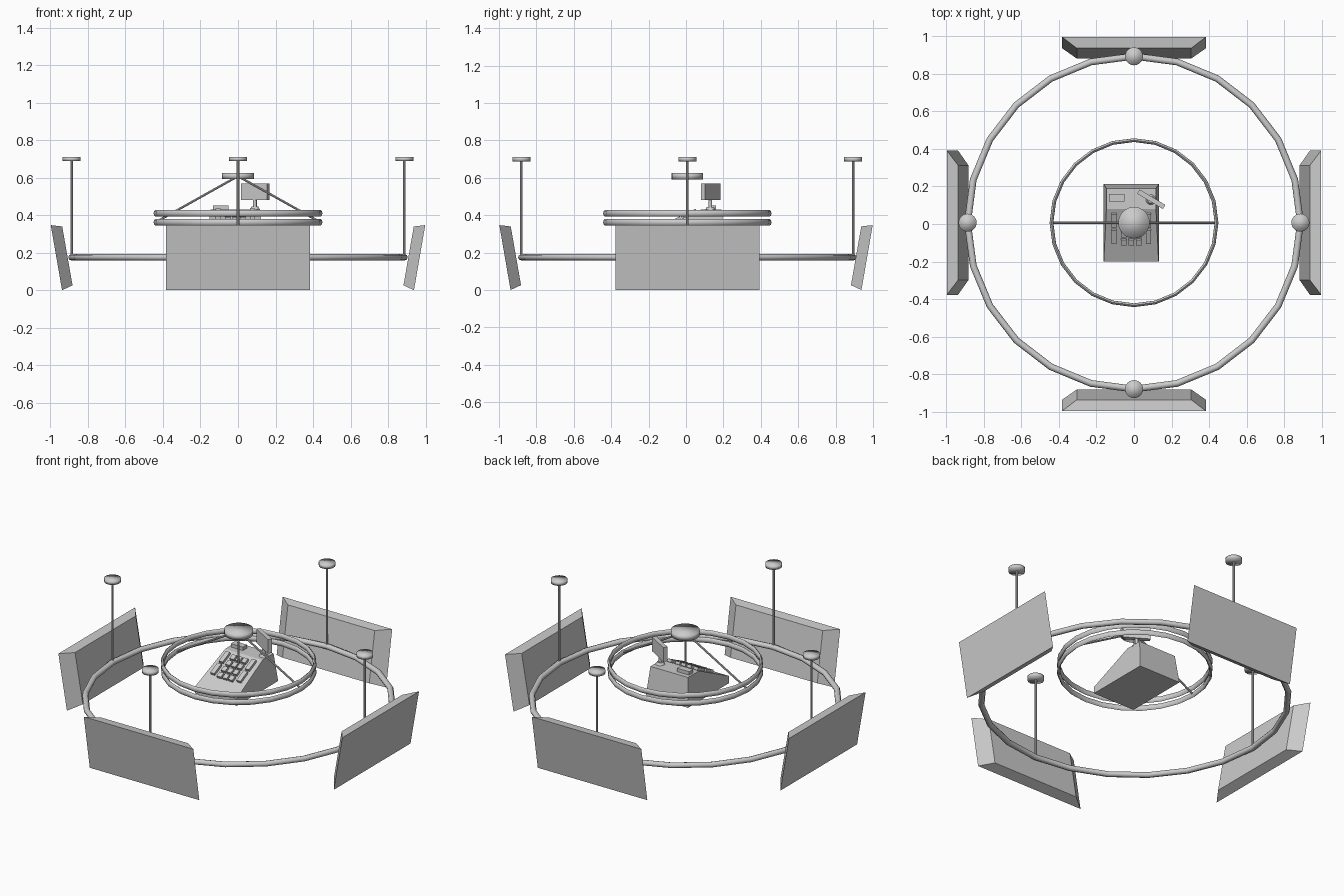
import bpy, bmesh, math
from mathutils import Vector, Matrix

cube = bpy.data.objects.get("Cube")
if cube:
    bpy.data.objects.remove(cube, do_unlink=True)

grey = bpy.data.materials.new("light_grey")
grey.use_nodes = True
COLOUR = (0.6, 0.6, 0.6, 1)
grey.diffuse_color = COLOUR
grey.node_tree.nodes["Principled BSDF"].inputs["Base Color"].default_value = COLOUR

CY = 0.007   # ring centre along y
R = 0.887    # large ring radius


def finish(name, bm, smooth=None):
    bmesh.ops.recalc_face_normals(bm, faces=bm.faces)
    mesh = bpy.data.meshes.new(name)
    bm.to_mesh(mesh)
    bm.free()
    mesh.materials.append(grey)
    ob = bpy.data.objects.new(name, mesh)
    bpy.context.collection.objects.link(ob)
    if smooth:
        bpy.ops.object.select_all(action='DESELECT')
        ob.select_set(True)
        bpy.context.view_layer.objects.active = ob
        bpy.ops.object.shade_smooth_by_angle(angle=math.radians(smooth))
    return ob


def ring(name, radius, half_w, half_h, z, segs=24, sides=8):
    bm = bmesh.new()
    rows = []
    for i in range(segs):
        a = math.tau * i / segs
        row = []
        for j in range(sides):
            b = math.tau * j / sides
            r = radius + half_w * math.cos(b)
            row.append(bm.verts.new((r * math.cos(a), CY + r * math.sin(a),
                                     z + half_h * math.sin(b))))
        rows.append(row)
    for i in range(segs):
        p, q = rows[i], rows[(i + 1) % segs]
        for j in range(sides):
            k = (j + 1) % sides
            bm.faces.new((p[j], q[j], q[k], p[k]))
    return finish(name, bm, 60)


def rod(name, start, end, r1, r2=None, sides=16, smooth=40):
    start, end = Vector(start), Vector(end)
    d = end - start
    mat = Matrix.Translation((start + end) / 2) @ d.to_track_quat('Z', 'Y').to_matrix().to_4x4()
    bm = bmesh.new()
    bmesh.ops.create_cone(bm, cap_ends=True, segments=sides, radius1=r1,
                          radius2=r1 if r2 is None else r2, depth=d.length, matrix=mat)
    return finish(name, bm, smooth)


def box(name, centre, size, rot=None):
    mat = Matrix.Translation(centre) @ (rot or Matrix.Identity(4)) @ Matrix.Diagonal((*size, 1))
    bm = bmesh.new()
    bmesh.ops.create_cube(bm, size=1, matrix=mat)
    return finish(name, bm)


# Large hanging ring and the double inner ring
ring("outer_ring", R, 0.018, 0.017, 0.175)
ring("inner_ring_lower", 0.44, 0.010, 0.0175, 0.362)
ring("inner_ring_upper", 0.44, 0.010, 0.0175, 0.41)


# Tilted sign panels: wide outer face, smaller inner face
def panel(name, angle):
    bm = bmesh.new()
    outer, inner = [], []
    for s, top in ((-1, 0), (1, 0), (1, 1), (-1, 1)):
        outer.append(bm.verts.new((s * 0.385, -0.998 if top else -0.938, 0.347 * top)))
        inner.append(bm.verts.new((s * 0.305, -0.937 if top else -0.882, 0.34 if top else 0.026)))
    bm.faces.new(outer)
    bm.faces.new(inner)
    for i in range(4):
        j = (i + 1) % 4
        bm.faces.new((outer[i], outer[j], inner[j], inner[i]))
    bmesh.ops.rotate(bm, verts=bm.verts, matrix=Matrix.Rotation(angle, 3, 'Z'))
    if abs(math.sin(angle)) > 0.5:
        bmesh.ops.translate(bm, verts=bm.verts, vec=(0, CY, 0))
    return finish(name, bm)


# Panels, drop rods and ceiling caps at the four sides
for i, side in enumerate(("front", "left", "back", "right")):
    a = i * math.pi / 2
    x, y = R * math.sin(a), CY - R * math.cos(a)
    panel(side + "_panel", a)
    rod(side + "_drop_rod", (x, y, 0.175), (x, y, 0.69), 0.007, sides=8)
    rod(side + "_ceiling_cap", (x, y, 0.688), (x, y, 0.711), 0.048, sides=24, smooth=100)

# Central ceiling cap with its stay wires
rod("centre_cap", (0, CY, 0.592), (0, CY, 0.625), 0.084, sides=24, smooth=100)
rod("centre_stem", (0, CY, 0.38), (0, CY, 0.6), 0.006, sides=8)
for s, side in ((-1, "right"), (1, "left")):
    rod(side + "_stay", (0, CY, 0.608), (s * 0.44, CY, 0.362), 0.006, sides=8)

# Cash register body: side profile (y, z, half width) swept across x
XC = -0.015
profile = [(-0.2, 0.25, 0.148), (-0.2, 0.295, 0.146), (0.08, 0.43, 0.132),
           (0.19, 0.43, 0.132), (0.213, 0.25, 0.148)]
bm = bmesh.new()
left = [bm.verts.new((XC + w, y, z)) for y, z, w in profile]
right = [bm.verts.new((XC - w, y, z)) for y, z, w in profile]
bm.faces.new(left)
bm.faces.new(right)
for i in range(len(profile)):
    j = (i + 1) % len(profile)
    bm.faces.new((left[i], left[j], right[j], right[i]))
finish("register_body", bm)

# Keys lying on the sloping front
slope = math.atan2(0.135, 0.28)
tilt = Matrix.Rotation(slope, 4, 'X')


def key(name, x, y, w, d):
    z = 0.295 + (y + 0.2) * math.tan(slope) + 0.006
    box(name, (x, y, z), (w, d, 0.022), tilt)


for col in range(3):
    for row in range(4):
        key("number_key", -0.055 + col * 0.04, -0.095 + row * 0.043, 0.03, 0.034)
for x in (-0.107, 0.077):
    for y in (-0.065, 0.02):
        key("side_key", x, y, 0.028, 0.08)

# Receipt printer on the flat top
box("receipt_printer", (-0.092, 0.14, 0.437), (0.085, 0.04, 0.03))

# Customer display on a short pole
rod("display_foot", (0.09, 0.13, 0.425), (0.09, 0.13, 0.445), 0.03, 0.018)
rod("display_pole", (0.09, 0.13, 0.44), (0.09, 0.13, 0.49), 0.01)
box("customer_display", (0.092, 0.132, 0.525), (0.16, 0.026, 0.09),
    Matrix.Rotation(math.radians(-31), 4, 'Z'))
